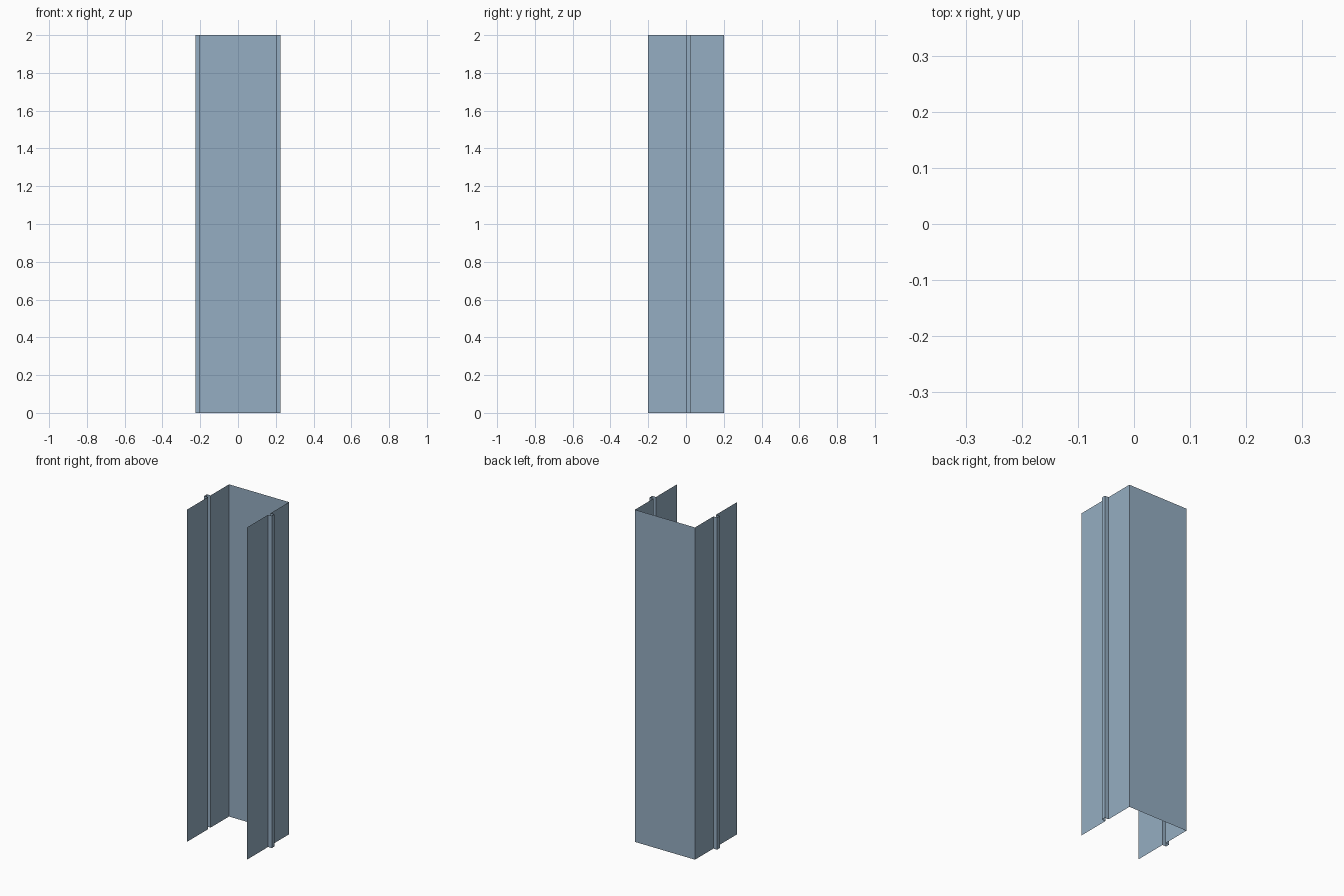
import bpy

if "Cube" in bpy.data.objects:
    bpy.data.objects.remove(bpy.data.objects["Cube"])

HEIGHT = 2.0
HALF = 0.2        # half width and half depth of the channel
BUMP = 0.225      # outer reach of the grooves
GROOVE = 0.025    # groove width

steel = bpy.data.materials.new("blue_grey_steel")
steel.diffuse_color = (0.30, 0.42, 0.54, 1)
steel.use_nodes = True
steel.node_tree.nodes["Principled BSDF"].inputs["Base Color"].default_value = steel.diffuse_color


def sheet(name, profile):
    """Raise an open (x, y) profile into a thin, uncapped vertical sheet."""
    n = len(profile)
    verts = [(x, y, z) for z in (0, HEIGHT) for x, y in profile]
    faces = [(i, i + 1, n + i + 1, n + i) for i in range(n - 1)]
    mesh = bpy.data.meshes.new(name)
    mesh.from_pydata(verts, [], faces)
    mesh.materials.append(steel)
    obj = bpy.data.objects.new(name, mesh)
    bpy.context.collection.objects.link(obj)
    return obj


# Right side from front to back, stepping outward around the vertical groove
right = [(HALF, -HALF), (HALF, 0), (BUMP, 0),
         (BUMP, GROOVE), (HALF, GROOVE), (HALF, HALF)]

# Mirrored left side; the span between the two back corners is the back wall
left = [(-x, y) for x, y in reversed(right)]

sheet("grooved_channel", right + left)
